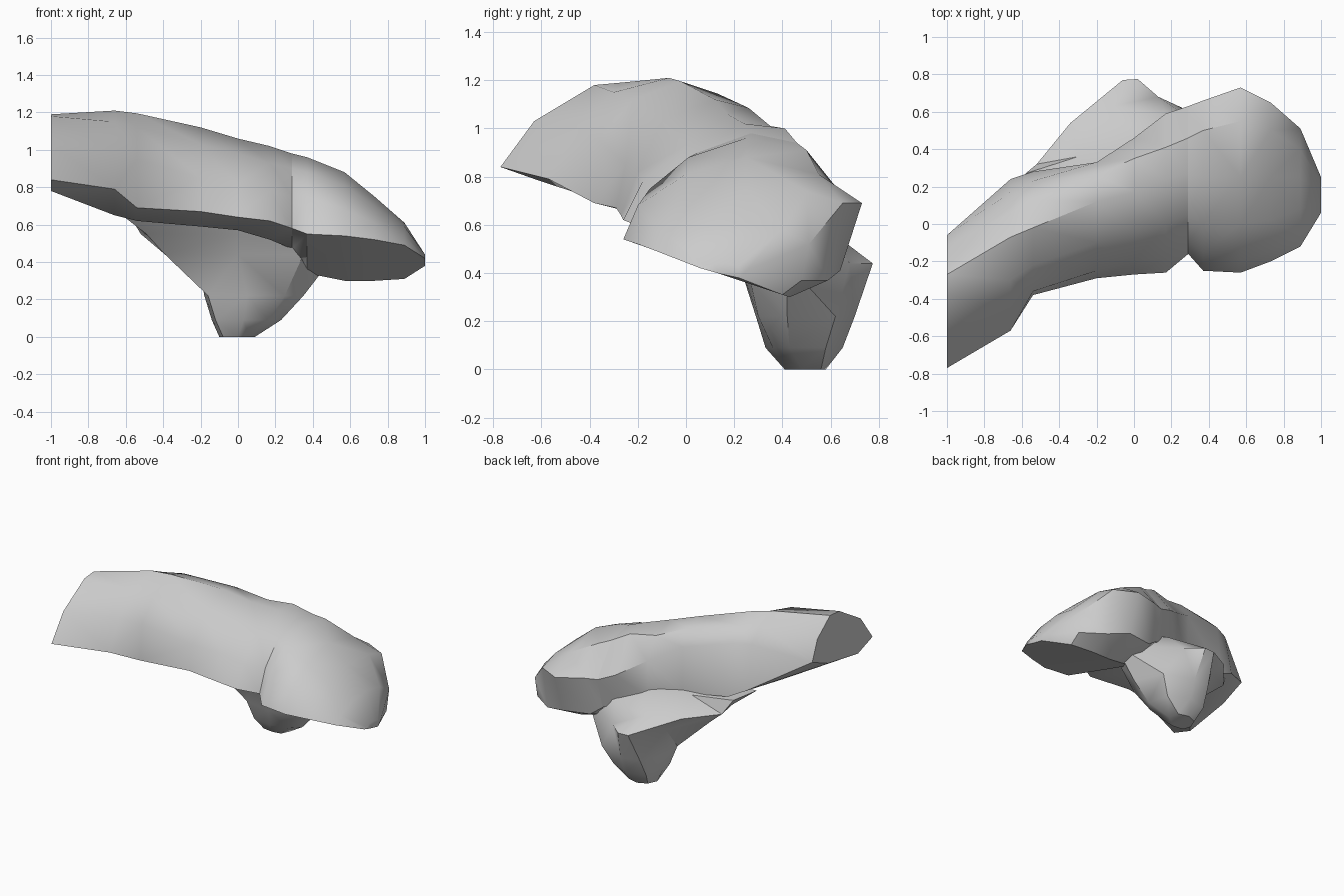
import bpy, bmesh, math
from mathutils import Vector

if "Cube" in bpy.data.objects:
    bpy.data.objects.remove(bpy.data.objects["Cube"], do_unlink=True)

grey = bpy.data.materials.new("plain_grey")
grey.use_nodes = True
COLOUR = (0.6, 0.6, 0.6, 1.0)
grey.diffuse_color = COLOUR
grey.node_tree.nodes["Principled BSDF"].inputs["Base Color"].default_value = COLOUR


def loft(name, sections, place, angle=40):
    """Skin a closed surface through rings; place(offset, point) gives 3D positions."""
    bm = bmesh.new()
    rings = [[bm.verts.new(place(t, p)) for p in pts] for t, pts in sections]
    n = len(rings[0])
    for a, b in zip(rings, rings[1:]):
        for i in range(n):
            j = (i + 1) % n
            bm.faces.new((a[i], a[j], b[j], b[i]))
    bm.faces.new(rings[0])
    bm.faces.new(rings[-1])
    bmesh.ops.triangulate(bm, faces=bm.faces[:])
    bmesh.ops.recalc_face_normals(bm, faces=bm.faces[:])
    mesh = bpy.data.meshes.new(name)
    bm.to_mesh(mesh)
    bm.free()
    mesh.materials.append(grey)
    ob = bpy.data.objects.new(name, mesh)
    bpy.context.collection.objects.link(ob)
    bpy.ops.object.select_all(action='DESELECT')
    ob.select_set(True)
    bpy.context.view_layer.objects.active = ob
    bpy.ops.object.shade_smooth_by_angle(angle=math.radians(angle))


def along_x(x, p):
    return Vector((x, p[0], p[1]))


def along_z(z, p):
    return Vector((p[0], p[1], z))


# Ring order: front rim, front side, front top, ridge, back top, back rim, back low, underside
groove = (0.29, [(-.16, .58), (-.09, .75), (.05, .90), (.27, .98),
                 (.46, .94), (.63, .71), (.57, .48), (.25, .47)])

# Long arched lobe
long_lobe = [
    (-1.0, [(-.77, .84), (-.63, 1.03), (-.38, 1.18), (-.27, 1.19),
            (-.12, 1.07), (-.06, .92), (-.25, .84), (-.60, .78)]),
    (-.66, [(-.57, .79), (-.45, 1.00), (-.30, 1.15), (-.07, 1.21),
            (.06, 1.15), (.17, 1.05), (.24, .73), (-.20, .65)]),
    (-.54, [(-.38, .69), (-.36, .95), (-.22, 1.12), (-.02, 1.195),
            (.13, 1.145), (.23, 1.05), (.28, .67), (-.10, .62)]),
    (-.20, [(-.29, .67), (-.25, .85), (-.10, 1.03), (.12, 1.12),
            (.26, 1.085), (.33, .97), (.33, .63), (.00, .59)]),
    (.00, [(-.27, .64), (-.20, .82), (-.05, .98), (.17, 1.06),
           (.35, 1.01), (.46, .86), (.44, .58), (.05, .57)]),
    (.17, [(-.26, .62), (-.18, .78), (.00, .93), (.24, 1.02),
           (.41, 1.00), (.59, .76), (.53, .53), (.10, .52)]),
    groove,
]
loft("long_lobe", long_lobe, along_x)

# Rounded end lobe beyond the groove
end_lobe = [
    groove,
    (.37, [(-.25, .55), (-.15, .75), (.01, .88), (.25, .96),
           (.50, .91), (.66, .71), (.60, .42), (.40, .34)]),
    (.57, [(-.26, .54), (-.20, .68), (.00, .81), (.25, .88),
           (.55, .81), (.73, .69), (.64, .41), (.43, .30)]),
    (.73, [(-.20, .52), (-.14, .61), (.02, .70), (.25, .75),
           (.50, .74), (.65, .69), (.59, .37), (.43, .30)]),
    (.89, [(-.12, .49), (-.06, .54), (.08, .59), (.25, .61),
           (.40, .58), (.51, .52), (.48, .37), (.40, .31)]),
    (1.0, [(.06, .42), (.08, .43), (.12, .44), (.17, .44),
           (.22, .43), (.25, .41), (.22, .38), (.13, .40)]),
]
loft("end_lobe", end_lobe, along_x)

# Tapered lower lobe with a small shelf and a stub at the back
lower_lobe = [
    (.00, [(-.08, .42), (.00, .41), (.06, .42), (.09, .48),
           (.08, .56), (.00, .58), (-.07, .55), (-.10, .48)]),
    (.09, [(-.12, .36), (.03, .33), (.16, .36), (.23, .43),
           (.19, .58), (.05, .65), (-.10, .61), (-.14, .48)]),
    (.22, [(-.16, .33), (.05, .29), (.25, .30), (.35, .42),
           (.26, .62), (.05, .70), (-.09, .67), (-.18, .48)]),
    (.44, [(-.39, .27), (.00, .22), (.35, .25), (.52, .42),
           (.13, .68), (.02, .775), (-.06, .77), (-.22, .55)]),
    (.55, [(-.49, .15), (.00, .15), (.42, .20), (.52, .40),
           (.18, .58), (-.11, .63), (-.34, .54), (-.52, .32)]),
    (.65, [(-.62, .05), (.00, .10), (.20, .15), (.30, .30),
           (.20, .40), (.00, .42), (-.30, .36), (-.58, .27)]),
]
loft("lower_lobe", lower_lobe, along_z)
